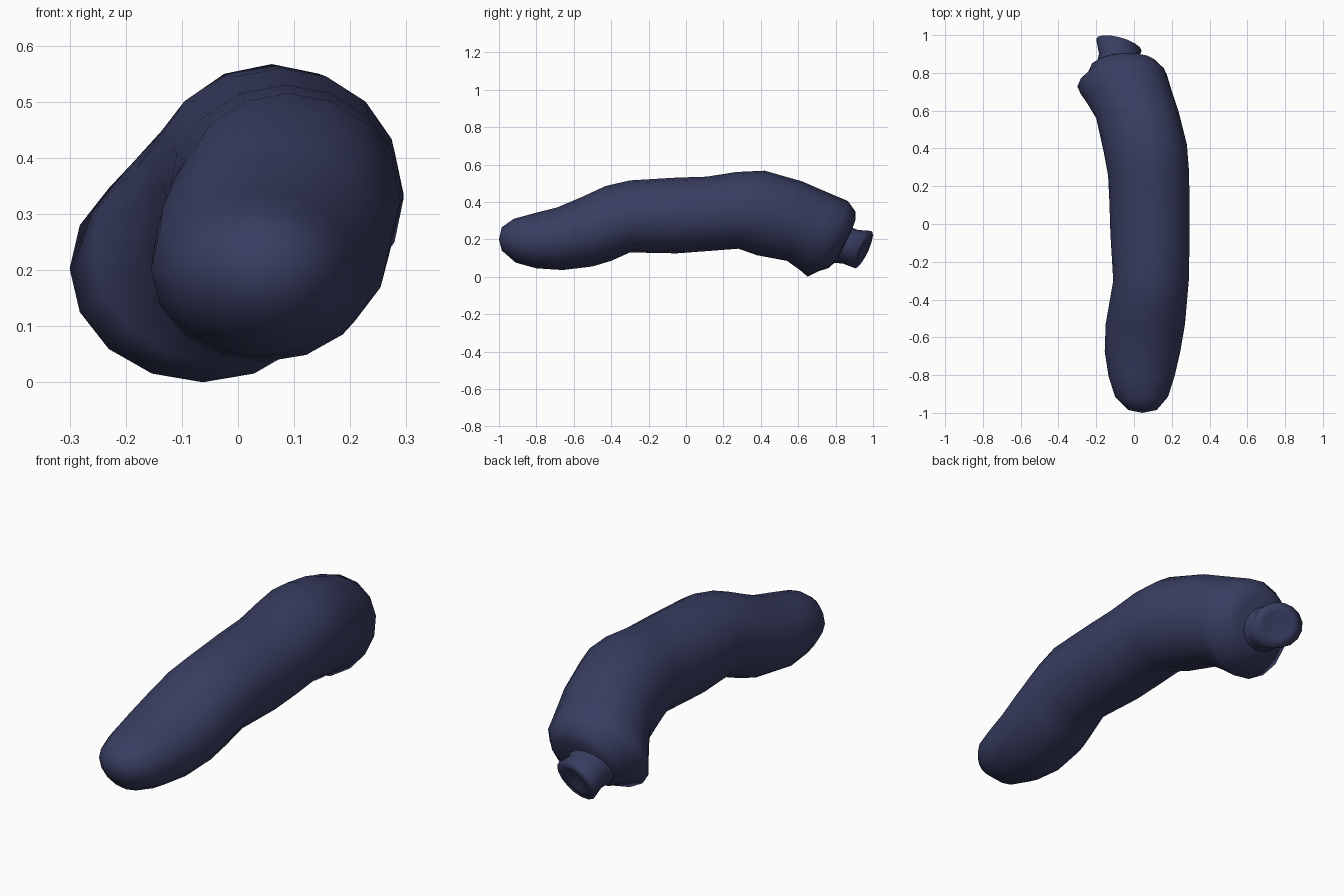
import bpy, bmesh
from math import cos, sin, pi
from mathutils import Vector

SIDES = 16
skin = bpy.data.materials.new("dark_skin")
skin.diffuse_color = (0.04, 0.048, 0.12, 1)


def loft(name, rings, start_tip=None, end_tip=None):
    """Ring = (x_left, x_right, y_top, z_top, y_bottom, z_bottom, yaw shift in y)."""
    bm = bmesh.new()
    loops = []
    for xl, xr, yt, zt, yb, zb, yaw in rings:
        c = Vector(((xl + xr) / 2, (yt + yb) / 2, (zt + zb) / 2))
        side = Vector(((xr - xl) / 2, yaw, 0))
        up = Vector((0, (yt - yb) / 2, (zt - zb) / 2))
        loops.append([bm.verts.new(c + side * cos(2 * pi * i / SIDES) + up * sin(2 * pi * i / SIDES))
                      for i in range(SIDES)])
    for a, b in zip(loops, loops[1:]):
        for i in range(SIDES):
            j = (i + 1) % SIDES
            bm.faces.new((a[i], a[j], b[j], b[i]))
    for tip, loop in ((start_tip, loops[0]), (end_tip, loops[-1])):
        if tip:
            v = bm.verts.new(tip)
            for i in range(SIDES):
                bm.faces.new((loop[i], loop[(i + 1) % SIDES], v))
    bmesh.ops.recalc_face_normals(bm, faces=bm.faces)
    me = bpy.data.meshes.new(name)
    bm.to_mesh(me)
    bm.free()
    ob = bpy.data.objects.new(name, me)
    bpy.context.collection.objects.link(ob)
    me.materials.append(skin)
    for p in me.polygons:
        p.use_smooth = True
    return ob


# Curved body, rounded front end to flared, tilted shoulder and stepped cap
body = [
    (-0.03, 0.12, -0.985, 0.265, -0.985, 0.14, 0),
    (-0.10, 0.18, -0.92, 0.31, -0.91, 0.075, 0),
    (-0.135, 0.215, -0.81, 0.34, -0.80, 0.045, 0),
    (-0.155, 0.245, -0.69, 0.37, -0.66, 0.036, 0),
    (-0.15, 0.27, -0.56, 0.425, -0.50, 0.055, 0),
    (-0.13, 0.28, -0.43, 0.485, -0.40, 0.085, 0),
    (-0.11, 0.29, -0.30, 0.515, -0.30, 0.13, 0),
    (-0.125, 0.295, -0.05, 0.53, -0.05, 0.125, 0),
    (-0.13, 0.295, 0.11, 0.535, 0.11, 0.137, 0),
    (-0.137, 0.29, 0.27, 0.56, 0.28, 0.15, 0.02),
    (-0.16, 0.28, 0.42, 0.567, 0.38, 0.115, 0.02),
    (-0.20, 0.235, 0.62, 0.51, 0.54, 0.085, 0.02),
    (-0.26, 0.195, 0.77, 0.445, 0.61, 0.035, 0.03),
    (-0.30, 0.175, 0.865, 0.405, 0.65, 0.0, 0.03),
    (-0.255, 0.15, 0.88, 0.385, 0.71, 0.03, 0.02),
    (-0.235, 0.125, 0.905, 0.35, 0.76, 0.045, 0.01),
    (-0.19, 0.08, 0.905, 0.30, 0.80, 0.08, 0),
]
loft("fruit_body", body, (0.045, -1.0, 0.20), (-0.07, 0.86, 0.18))

# Short cut stem with a hollow end
stem = [
    (-0.20, 0.05, 0.87, 0.27, 0.79, 0.075, -0.01),
    (-0.185, 0.02, 0.92, 0.25, 0.84, 0.07, -0.02),
    (-0.20, 0.04, 0.99, 0.245, 0.905, 0.045, -0.03),
    (-0.15, -0.01, 0.985, 0.205, 0.925, 0.085, -0.02),
]
loft("stem", stem, None, (-0.08, 0.92, 0.15))
